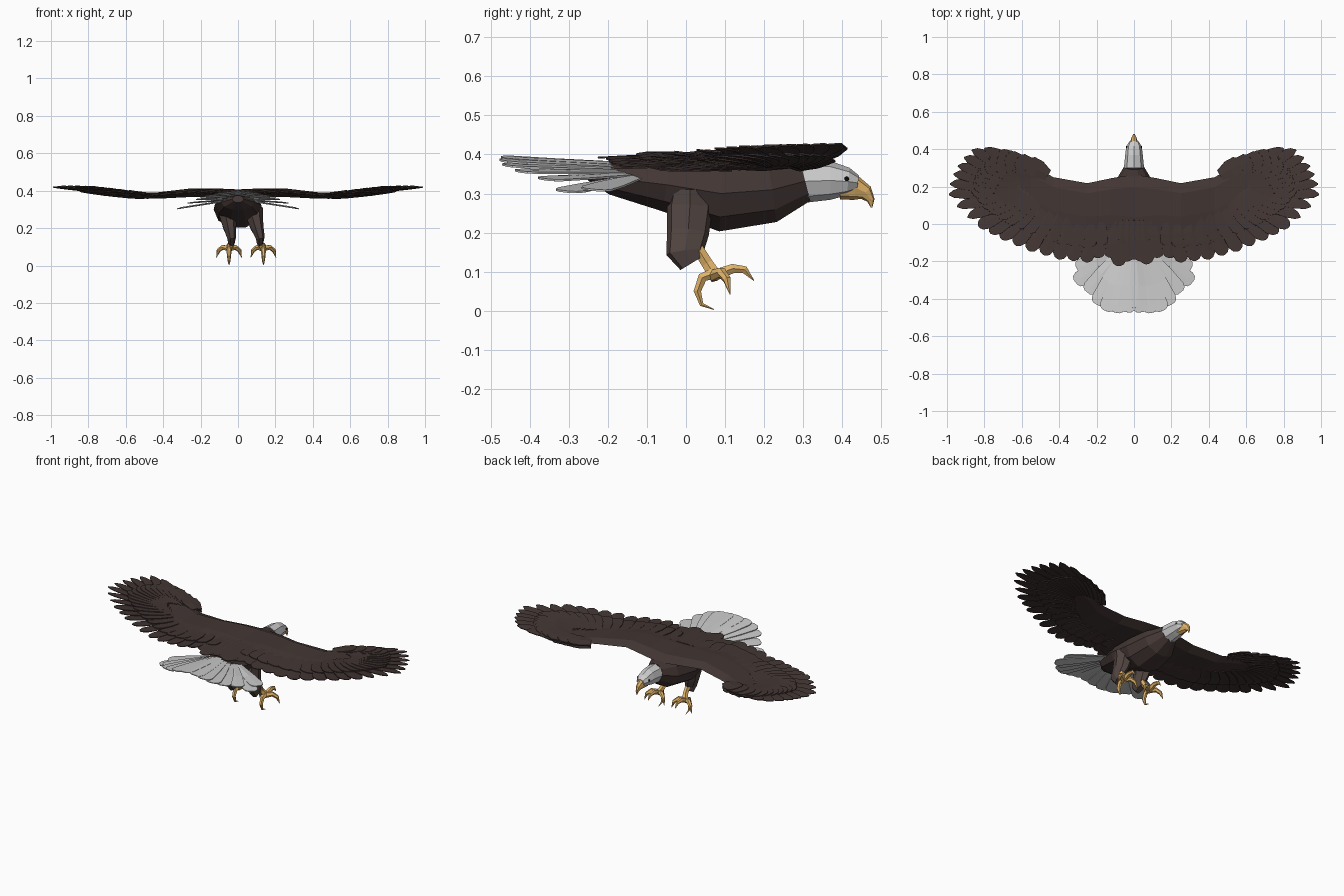
import bpy, bmesh, math
from mathutils import Vector as V

if "Cube" in bpy.data.objects:
    bpy.data.objects.remove(bpy.data.objects["Cube"])


def material(name, rgb):
    m = bpy.data.materials.new(name)
    m.diffuse_color = (*rgb, 1)
    m.use_nodes = True
    m.node_tree.nodes["Principled BSDF"].inputs["Base Color"].default_value = m.diffuse_color
    return m


BROWN = material("dark_brown", (0.055, 0.037, 0.034))
LIGHT = material("leg_brown", (0.085, 0.06, 0.053))
WHITE = material("white", (0.6, 0.6, 0.6))
YELLOW = material("yellow", (0.75, 0.45, 0.14))
BLACK = material("black", (0.01, 0.01, 0.01))


def finish(bm, name, mat, mirror=False, thick=0):
    me = bpy.data.meshes.new(name)
    bm.to_mesh(me)
    bm.free()
    ob = bpy.data.objects.new(name, me)
    bpy.context.collection.objects.link(ob)
    me.materials.append(mat)
    if thick:
        s = ob.modifiers.new("thickness", 'SOLIDIFY')
        s.thickness, s.offset = thick, 0
    if mirror:
        m = ob.modifiers.new("mirror", 'MIRROR')
        m.use_clip = False
        m.use_mirror_merge = False
    return ob


def skin(bm, rings):
    """Joins equal-length rings of points into a closed capped surface."""
    vs = [[bm.verts.new(p) for p in r] for r in rings]
    n = len(vs[0])
    for a, b in zip(vs, vs[1:]):
        for i in range(n):
            j = (i + 1) % n
            bm.faces.new((a[i], a[j], b[j], b[i]))
    bm.faces.new(vs[0])
    bm.faces.new(vs[-1])
    bmesh.ops.recalc_face_normals(bm, faces=bm.faces)


def tube(bm, path, radii, sides=8, ref=V((1, 0, 0))):
    """Sweeps ellipses (half width along ref, half height) along a path."""
    path = [V(p) for p in path]
    rings = []
    for i, (p, (rw, rh)) in enumerate(zip(path, radii)):
        t = (path[min(i + 1, len(path) - 1)] - path[max(i - 1, 0)]).normalized()
        s = (ref - t * ref.dot(t)).normalized()
        u = t.cross(s)
        rings.append([p + s * rw * math.cos(a) + u * rh * math.sin(a)
                      for a in (2 * math.pi * k / sides for k in range(sides))])
    skin(bm, rings)


def interp(table, t):
    """Linear lookup in a list of (key, value)."""
    for (a, va), (b, vb) in zip(table, table[1:]):
        if t <= b:
            return va + (vb - va) * (t - a) / (b - a)
    return table[-1][1]


FINGER = [(0, .3), (.45, .5), (.78, .38), (.93, .24), (1, .04)]
ROUND = [(0, .3), (.5, .5), (.85, .48), (.96, .3), (1, .08)]
BLUNT = [(0, .22), (.6, .46), (.9, .5), (.97, .4), (1, .2)]


def feather(bm, base, tip, width, shape, tilt=0.0):
    base, tip = V(base), V(tip)
    d = tip - base
    p = d.cross(V((0, 0, 1))).normalized() + V((0, 0, tilt))
    rows = []
    for f, h in shape:
        c = base + d * f
        rows.append([bm.verts.new(c - p * width * h),
                     bm.verts.new(c + V((0, 0, .005 * (1 - f)))),
                     bm.verts.new(c + p * width * h)])
    for a, b in zip(rows, rows[1:]):
        for k in (0, 1):
            bm.faces.new((a[k], a[k + 1], b[k + 1], b[k]))


def body_part(name, rows, mat, sides):
    """Loft from rows of (y, bottom, top, half width)."""
    bm = bmesh.new()
    tube(bm, [(0, y, (b + t) / 2) for y, b, t, w in rows],
         [(w, (t - b) / 2) for y, b, t, w in rows], sides)
    return finish(bm, name, mat)


# Body, head and beak
body_part("body", [(-.25, .335, .375, .03), (-.19, .295, .383, .09), (-.05, .25, .395, .125),
                   (.09, .198, .402, .13), (.22, .222, .397, .105), (.305, .277, .386, .054)], BROWN, 10)
body_part("head", [(.30, .276, .386, .054), (.37, .284, .383, .047),
                   (.415, .295, .366, .041), (.44, .308, .346, .026)], WHITE, 8)
bm = bmesh.new()
tube(bm, [(0, .395, .315), (0, .435, .314), (0, .46, .302), (0, .473, .283), (0, .475, .264)],
     [(.027, .03), (.021, .031), (.014, .02), (.007, .01), (.001, .002)], 8)
finish(bm, "beak", YELLOW)

# Eyes
bm = bmesh.new()
bmesh.ops.create_icosphere(bm, subdivisions=1, radius=.007)
bmesh.ops.translate(bm, verts=bm.verts, vec=(.038, .411, .337))
finish(bm, "eyes", BLACK, mirror=True)

# Wing arm: airfoil sections (x, leading y, trailing y, z, thickness)
HEIGHT = [(0, .382), (.22, .392), (.48, .37), (.7, .39), (.85, .408), (1, .42)]
bm = bmesh.new()
airfoil = [(0, 0), (.15, .5), (.5, .45), (1, 0), (.5, -.3), (.15, -.5)]
rings = []
for x, lead, trail, th in [(0, .265, -.19, .05), (.12, .245, -.15, .05), (.25, .218, -.14, .046),
                           (.43, .25, -.11, .034), (.55, .315, -.04, .026), (.68, .32, .06, .018),
                           (.78, .27, .13, .008)]:
    z = interp(HEIGHT, x)
    rings.append([(x, lead + (trail - lead) * c, z + h * th) for c, h in airfoil])
skin(bm, rings)
finish(bm, "wing_arms", BROWN, mirror=True)

# Wing feathers: tips and roots run from the body round to the leading edge
TIPS = [(.14, -.16), (.25, -.205), (.40, -.19), (.56, -.145), (.71, -.08), (.83, -.015), (.93, .07),
        (.998, .17), (.97, .255), (.935, .325), (.875, .395), (.77, .408), (.63, .362)]
ROOTS = [(.12, 0), (.25, .02), (.36, .04), (.45, .08), (.52, .12), (.56, .16), (.6, .18),
         (.62, .2), (.62, .23), (.6, .25), (.57, .26), (.52, .27), (.46, .26)]


def along(points, t):
    return V([interp([(i, p[k]) for i, p in enumerate(points)], t) for k in (0, 1)])


def wing_feathers(name, steps, reach, lift, width):
    bm = bmesh.new()
    for t in steps:
        r, e = along(ROOTS, t), along(TIPS, t)
        e = r + (e - r) * reach
        ze = interp(HEIGHT, e.x) + lift + max(0, e.y - .2) * .09
        feather(bm, (r.x, r.y, interp(HEIGHT, r.x) + lift), (e.x, e.y, ze), width,
                FINGER if t > 5.2 and reach == 1 else ROUND, .12)
    finish(bm, name, BROWN, mirror=True, thick=.004)


wing_feathers("flight_feathers", [i * .5 for i in range(11)] + [5.6 + i * .64 for i in range(11)], 1, 0, .085)
wing_feathers("upper_coverts", [i * .5 for i in range(25)], .66, .009, .1)
wing_feathers("lower_coverts", [i * .5 for i in range(25)], .6, -.009, .1)

# Back feathers over the tail root
bm = bmesh.new()
for x, y in [(-.13, -.18), (.13, -.18), (-.04, -.2), (.04, -.2), (-.085, -.225), (.07, -.215), (0, -.19)]:
    feather(bm, (x * .7, .02, .4), (x, y, .392), .09, ROUND)
finish(bm, "back_feathers", BROWN, thick=.004)

# Tail fan, drooping to the sides
bm = bmesh.new()
for i, (x, y) in enumerate([(.035, -.472), (.095, -.474), (.15, -.465), (.2, -.43),
                            (.25, -.365), (.312, -.312), (.305, -.24)]):
    feather(bm, (x * .2, -.12, .375 - x * .1), (x, y, .393 - .9 * x * x), .085, BLUNT, .1)
finish(bm, "tail_feathers", WHITE, mirror=True, thick=.005)

# Legs: slightly uneven pose, (name, hip x, ankle x, foot x)
for side, hip, ankle, foot in [("left", -.055, -.035, -.048), ("right", .085, .118, .136)]:
    bm = bmesh.new()
    mid = (hip + ankle) / 2
    tube(bm, [(hip, .01, .31), (hip, .01, .265), (mid, .005, .2), (ankle, -.002, .15), (ankle, .015, .122)],
         [(.05, .05), (.048, .06), (.036, .055), (.025, .05), (.018, .035)], 7)
    finish(bm, side + "_thigh", LIGHT)

    bm = bmesh.new()
    tube(bm, [(ankle, .03, .16), (ankle, .055, .12), (foot, .078, .085)],
         [(.016, .016), (.017, .017), (.019, .019)], 6)
    side_toe = [(0, .09), (.04, .098), (.066, .08), (.08, .042)]
    toes = [(0, [(0, .09), (.05, .108), (.08, .105), (.104, .077)]),
            (58, side_toe), (-58, side_toe),
            (180, [(0, .095), (.028, .085), (.041, .05), (.03, .016), (-.002, .003)])]
    for deg, pts in toes:
        a = math.radians(deg)
        rad = [.016, .014, .011, .006][:len(pts) - 1] + [.001]
        tube(bm, [(foot + d * math.sin(a), .07 + d * math.cos(a), z) for d, z in pts],
             [(r, r) for r in rad], 6, V((math.cos(a), -math.sin(a), 0)))
    finish(bm, side + "_foot", YELLOW)
